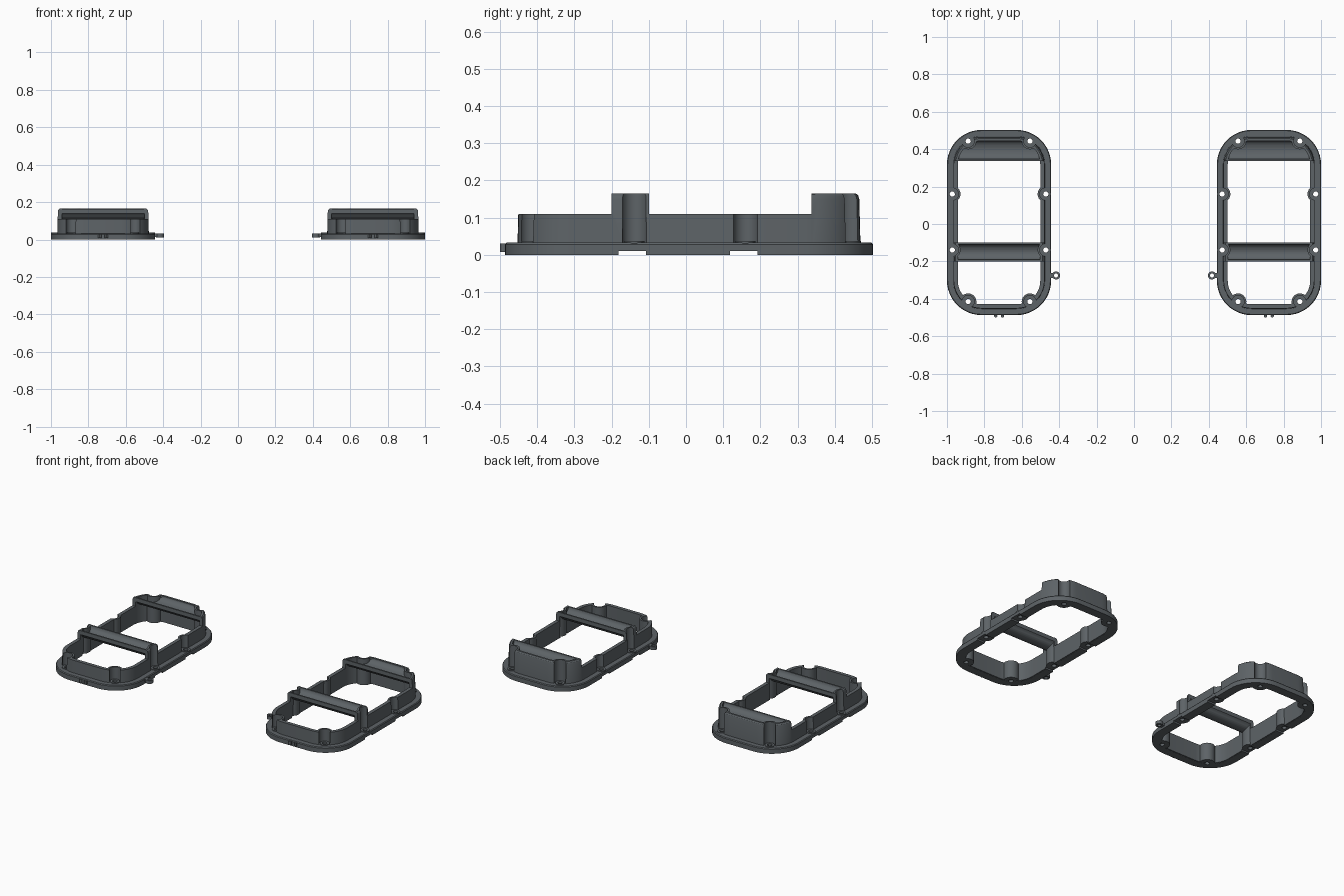
import bpy, bmesh
from math import sin, cos, pi

if "Cube" in bpy.data.objects:
    bpy.data.objects.remove(bpy.data.objects["Cube"])

CX = -0.7215            # centre of the left frame
HX, Y0, Y1, R = 0.2785, -0.487, 0.503, 0.185
SIDE = [(s * 0.25, y) for s in (-1, 1) for y in (-0.139, 0.16)]
SCREWS = SIDE + [(s * 0.165, y) for s in (-1, 1) for y in (-0.415, 0.443)]


def outline(inset, n=12):
    r = R - inset
    pts = []
    corners = [(HX - R, Y1 - R), (R - HX, Y1 - R), (R - HX, Y0 + R), (HX - R, Y0 + R)]
    for k, (x, y) in enumerate(corners):
        for i in range(n + 1):
            a = (k + i / n) * pi / 2
            pts.append((CX + x + r * cos(a), y + r * sin(a)))
    return pts


def loft(name, loops):
    """Closed solid through equal-length 3D loops."""
    bm = bmesh.new()
    rings = [[bm.verts.new(p) for p in lp] for lp in loops]
    n = len(rings[0])
    for a, b in zip(rings, rings[1:]):
        for i in range(n):
            bm.faces.new((a[i], a[(i + 1) % n], b[(i + 1) % n], b[i]))
    bm.faces.new(rings[0][::-1])
    bm.faces.new(rings[-1])
    bmesh.ops.recalc_face_normals(bm, faces=bm.faces)
    me = bpy.data.meshes.new(name)
    bm.to_mesh(me)
    bm.free()
    ob = bpy.data.objects.new(name, me)
    bpy.context.collection.objects.link(ob)
    return ob


def frame_solid(name, levels):
    return loft(name, [[(x, y, z) for x, y in outline(i)] for i, z in levels])


def cyl(name, x, y, r, z0, z1, n=24):
    ring = [(CX + x + r * cos(2 * pi * i / n), y + r * sin(2 * pi * i / n)) for i in range(n)]
    return loft(name, [[(a, b, z) for a, b in ring] for z in (z0, z1)])


def box(name, x0, x1, y0, y1, z0, z1):
    sq = [(CX + x0, y0), (CX + x1, y0), (CX + x1, y1), (CX + x0, y1)]
    return loft(name, [[(a, b, z) for a, b in sq] for z in (z0, z1)])


def apply(ob, mod):
    bpy.context.view_layer.objects.active = ob
    bpy.ops.object.modifier_apply(modifier=mod.name)


def boolean(ob, cutter, op='DIFFERENCE'):
    m = ob.modifiers.new("cut", 'BOOLEAN')
    m.object, m.operation, m.solver = cutter, op, 'EXACT'
    apply(ob, m)
    bpy.data.objects.remove(cutter)


def trough(name, y0, y1, hx, depth=0.032):
    """Cross member with a concave top, run along x."""
    zt, lip, th, n = 0.164, 0.009, 0.024, 12
    ym, hw = (y0 + y1) / 2, (y1 - y0) / 2 - lip
    top = [(ym - hw * cos(pi * i / n), zt - depth * sin(pi * i / n)) for i in range(n + 1)]
    prof = [(y0, zt)] + top + [(y1, zt), (y1, zt - th)]
    prof += [(y, z - th) for y, z in top[-2:0:-1]] + [(y0, zt - th)]
    return loft(name, [[(CX + x, y, z) for y, z in prof] for x in (-hx, hx)])


# Base flange
flange = frame_solid("base_flange", [(0, 0), (0, 0.028), (0.004, 0.033)])
boolean(flange, frame_solid("opening", [(0.05, -0.1), (0.05, 0.2)]))

# Wall, raised at the cross member and the rear hood, bulging in around each screw
wall = frame_solid("frame_wall", [(0.033, 0.001), (0.037, 0.15), (0.040, 0.160), (0.046, 0.165)])
inner = frame_solid("opening", [(0.054, -0.1), (0.058, 0.11), (0.059, 0.3)])
for x, y in SCREWS:
    boolean(inner, cyl("boss", x, y, 0.044, -0.2, 0.4))
boolean(wall, inner)
boolean(wall, box("front_cut", -0.4, 0.4, -0.6, -0.2, 0.11, 0.3))
boolean(wall, box("middle_cut", -0.4, 0.4, -0.1, 0.338, 0.11, 0.3))

# Cross member and rear hood
bar = trough("cross_bar", -0.2, -0.1, 0.232)
hood = trough("rear_hood", 0.338, 0.455, 0.3)
boolean(hood, frame_solid("hood_limit", [(0.04, 0), (0.044, 0.3)]), 'INTERSECT')

# Screw channels, screw holes and shallow notches under the side screws
for x, y in SCREWS:
    for part in (wall, bar, hood):
        boolean(part, cyl("channel", x, y, 0.033, 0.03, 0.4))
    for part in (flange, wall):
        boolean(part, cyl("hole", x, y, 0.014, -0.1, 0.1, 16))
for y in (-0.145, 0.155):
    for part in (flange, wall):
        boolean(part, box("notch", -0.4, 0.4, y - 0.037, y + 0.037, -0.1, 0.01))

parts = [flange, wall, bar, hood]

# Raised screw seats
for i, (x, y) in enumerate(SCREWS):
    seat = cyl("screw_seat_%d" % i, x, y, 0.027, 0.012, 0.037)
    boolean(seat, cyl("hole", x, y, 0.014, -0.1, 0.1, 16))
    parts.append(seat)

# Eyelet on the inner side
eyelet = cyl("eyelet", 0.305, -0.275, 0.0215, 0.012, 0.032)
boolean(eyelet, box("neck", 0.262, 0.298, -0.288, -0.262, 0.013, 0.031), 'UNION')
boolean(eyelet, cyl("hole", 0.305, -0.275, 0.011, -0.1, 0.1, 16))
parts.append(eyelet)

# Pair of small prongs on the front edge
for s in (-1, 1):
    parts.append(cyl("front_prong_%s" % ("a" if s < 0 else "b"), s * 0.018, -0.491, 0.009, 0.008, 0.03, 12))

# Mirror everything to the second frame and shade
for ob in parts:
    m = ob.modifiers.new("mirror", 'MIRROR')
    m.use_mirror_merge = False
    apply(ob, m)
    bpy.ops.object.select_all(action='DESELECT')
    ob.select_set(True)
    bpy.context.view_layer.objects.active = ob
    bpy.ops.object.shade_smooth_by_angle(angle=pi / 6)
    mat = bpy.data.materials.get("dark_grey") or bpy.data.materials.new("dark_grey")
    mat.diffuse_color = (0.11, 0.125, 0.135, 1)
    mat.use_nodes = True
    mat.node_tree.nodes["Principled BSDF"].inputs["Base Color"].default_value = mat.diffuse_color
    ob.data.materials.clear()
    ob.data.materials.append(mat)
